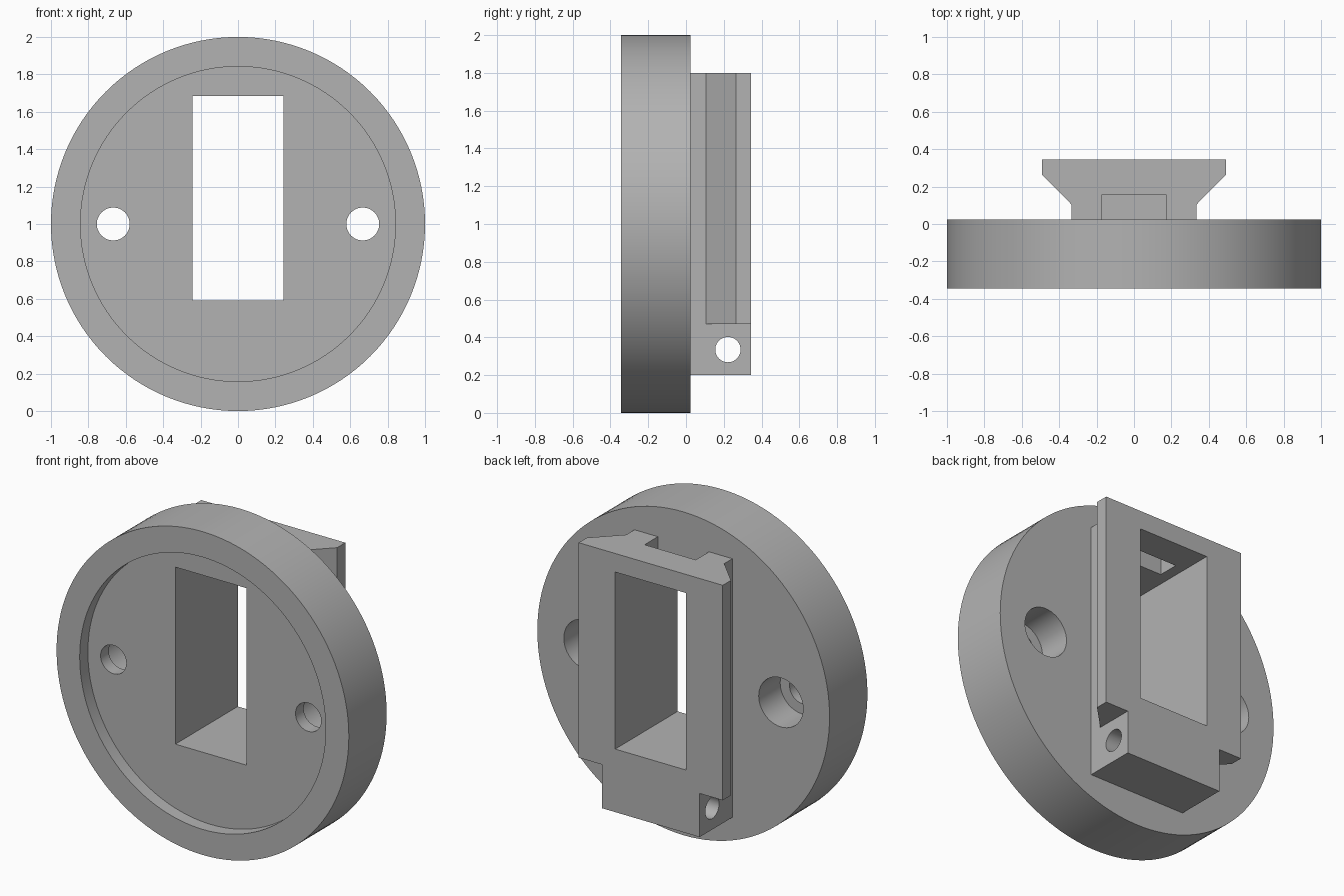
import bpy, bmesh, math
from mathutils import Matrix, Vector

cube = bpy.data.objects.get("Cube")
if cube:
    bpy.data.objects.remove(cube, do_unlink=True)

grey = bpy.data.materials.new("plain grey")
grey.use_nodes = True
grey.diffuse_color = (0.45, 0.45, 0.45, 1)
grey.node_tree.nodes["Principled BSDF"].inputs["Base Color"].default_value = (0.45, 0.45, 0.45, 1)

BACK, FRONT = 0.025, -0.345     # faces of the round plate


def finish(name, bm):
    bmesh.ops.recalc_face_normals(bm, faces=bm.faces)
    mesh = bpy.data.meshes.new(name)
    bm.to_mesh(mesh)
    bm.free()
    mesh.materials.append(grey)
    obj = bpy.data.objects.new(name, mesh)
    bpy.context.collection.objects.link(obj)
    return obj


def box(name, x, y, z):
    bm = bmesh.new()
    bmesh.ops.create_cube(bm, size=1)
    for v in bm.verts:
        v.co = Vector([lo + (c + 0.5) * (hi - lo) for c, (lo, hi) in zip(v.co, (x, y, z))])
    return finish(name, bm)


def cylinder(name, radius, start, end, sides=48):
    start, end = Vector(start), Vector(end)
    axis = end - start
    turn = axis.to_track_quat('Z', 'Y').to_matrix().to_4x4()
    bm = bmesh.new()
    bmesh.ops.create_cone(bm, cap_ends=True, segments=sides, radius1=radius, radius2=radius,
                          depth=axis.length, matrix=Matrix.Translation((start + end) / 2) @ turn)
    return finish(name, bm)


def prism(name, outline, bottom, top):
    bm = bmesh.new()
    face = bm.faces.new([bm.verts.new((x, y, bottom)) for x, y in outline])
    new = bmesh.ops.extrude_face_region(bm, geom=[face])["geom"]
    bmesh.ops.translate(bm, vec=(0, 0, top - bottom),
                        verts=[v for v in new if isinstance(v, bmesh.types.BMVert)])
    return finish(name, bm)


def combine(target, tool, operation='DIFFERENCE'):
    mod = target.modifiers.new(operation.lower(), 'BOOLEAN')
    mod.operation, mod.solver, mod.object = operation, 'EXACT', tool
    bpy.context.view_layer.objects.active = target
    bpy.ops.object.modifier_apply(modifier=mod.name)
    bpy.data.objects.remove(tool, do_unlink=True)


# Dovetail rail, rooted slightly inside the plate
half = [(0.335, -0.02), (0.335, 0.105), (0.493, 0.265), (0.493, 0.345)]
rail = prism("rail", half + [(-x, y) for x, y in reversed(half)], 0.2, 1.8)
for side in (-1, 1):
    # lower end is only as wide as the neck
    combine(rail, box("corner_cut", sorted((side * 0.335, side * 0.6)), (0.05, 0.5), (0.1, 0.47)))
# cable notch through the top wall
combine(rail, box("notch_cut", (-0.175, 0.175), (-0.1, 0.155), (1.5, 1.9)))
# cross pin hole in the lower end
combine(rail, cylinder("pin_cut", 0.067, (-0.6, 0.222, 0.335), (0.6, 0.222, 0.335)))

# Round plate with a shallow front recess
body = cylinder("round_plate_with_rail", 1, (0, FRONT, 1), (0, BACK, 1), 128)
combine(body, cylinder("recess_cut", 0.842, (0, -0.5, 1), (0, FRONT + 0.08, 1), 128))

# Counterbored screw holes
for x in (-0.667, 0.667):
    combine(body, cylinder("screw_cut", 0.088, (x, -0.5, 1), (x, 0.2, 1)))
    combine(body, cylinder("counterbore_cut", 0.152, (x, -0.185, 1), (x, 0.2, 1)))

# Join, then cut the window through both
combine(body, rail, 'UNION')
combine(body, box("window_cut", (-0.243, 0.243), (-0.5, 0.5), (0.59, 1.685)))

bpy.ops.object.select_all(action='DESELECT')
body.select_set(True)
bpy.context.view_layer.objects.active = body
bpy.ops.object.shade_smooth_by_angle(angle=math.radians(30))
